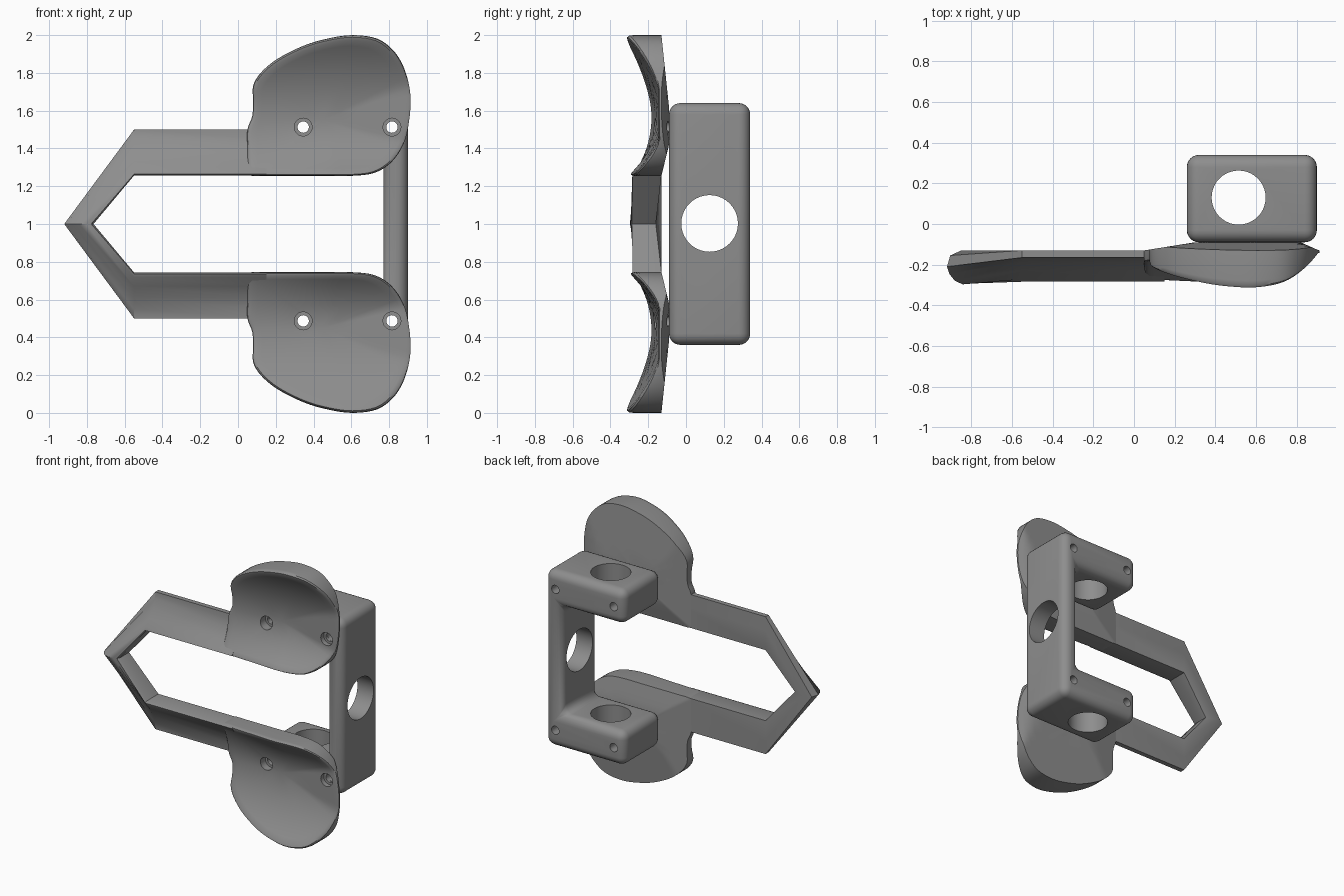
import bpy, bmesh, math
from mathutils import Vector

if "Cube" in bpy.data.objects:
    bpy.data.objects.remove(bpy.data.objects["Cube"])

grey = bpy.data.materials.new("mid_grey")
grey.diffuse_color = (0.27, 0.27, 0.27, 1)
grey.use_nodes = True
grey.node_tree.nodes["Principled BSDF"].inputs["Base Color"].default_value = grey.diffuse_color


def make(name, verts, faces):
    bm = bmesh.new()
    vs = [bm.verts.new(v) for v in verts]
    for f in faces:
        bm.faces.new([vs[i] for i in f])
    bmesh.ops.recalc_face_normals(bm, faces=bm.faces)
    me = bpy.data.meshes.new(name)
    bm.to_mesh(me)
    bm.free()
    me.materials.append(grey)
    ob = bpy.data.objects.new(name, me)
    bpy.context.collection.objects.link(ob)
    return ob


def activate(ob):
    bpy.ops.object.select_all(action='DESELECT')
    ob.select_set(True)
    bpy.context.view_layer.objects.active = ob


def smooth(ob):
    activate(ob)
    bpy.ops.object.shade_smooth_by_angle(angle=math.radians(35))


def drill(ob, centre, radius, depth, axis):
    """Cut a round hole along the given axis."""
    rot = {'X': (0, math.pi / 2, 0), 'Y': (math.pi / 2, 0, 0), 'Z': (0, 0, 0)}[axis]
    bpy.ops.mesh.primitive_cylinder_add(vertices=40, radius=radius, depth=depth,
                                        location=centre, rotation=rot)
    cutter = bpy.context.object
    cutter.hide_render = True
    cutter.data.materials.append(grey)
    mod = ob.modifiers.new("hole", 'BOOLEAN')
    mod.operation, mod.solver, mod.object = 'DIFFERENCE', 'EXACT', cutter
    activate(ob)
    bpy.ops.object.modifier_apply(modifier=mod.name)
    bpy.data.objects.remove(cutter, do_unlink=True)


def catmull(pts, steps):
    out, n = [], len(pts)
    for i in range(n):
        a, b, c, d = (Vector(pts[(i + k) % n]) for k in (-1, 0, 1, 2))
        for s in range(steps):
            t = s / steps
            out.append(0.5 * (2 * b + (c - a) * t + (2 * a - 5 * b + 4 * c - d) * t * t
                              + (3 * b - a - 3 * c + d) * t ** 3))
    return out


SCREWS = [(x, z) for x in (0.345, 0.815) for z in (0.487, 1.513)]

# Curved paddles: outline (x, z) filled by rings, with a hollow front and raised back
OUTLINE = [(0.05, 1.50), (0.075, 1.57), (0.08, 1.65), (0.08, 1.73), (0.12, 1.80), (0.21, 1.875),
           (0.35, 1.945), (0.48, 1.983), (0.61, 2.0), (0.74, 1.98), (0.83, 1.91), (0.885, 1.81),
           (0.913, 1.68), (0.905, 1.54), (0.875, 1.42), (0.81, 1.325), (0.72, 1.27), (0.60, 1.255),
           (0.45, 1.255), (0.30, 1.255), (0.15, 1.255), (0.06, 1.258), (0.05, 1.30), (0.05, 1.40)]
CENTRE = Vector((0.45, 1.55))
RINGS = [(0.2, 0), (0.4, 0), (0.6, 0), (0.75, 0), (0.87, 0), (0.94, 0.0), (0.975, 0.04),
         (0.993, 0.12), (1.0, 0.25)]


def front_y(x, z):
    d = z - 1.55
    low = 1.1 + 0.7 * min(1, max(0, (x - 0.05) / 0.45))
    y = -0.15 - (0.92 if d > 0 else low) * d * d - 0.08 * (0.5 - x)
    return min(y, -0.145)


def back_y(x, z):
    k = max(0, (z - 1.62) / 0.38, (1.42 - z) / 0.165, (0.3 - x) / 0.25, (x - 0.82) / 0.09)
    return -0.09 - 0.04 * min(1, k)


def paddle(name, flip):
    rim = catmull(OUTLINE, 4)
    n = len(rim)
    verts, faces = [], []
    put = lambda x, y, z: verts.append((x, y, 2 - z if flip else z))
    for side in (0, 1):
        base = len(verts)
        f, b = front_y(*CENTRE), back_y(*CENTRE)
        put(CENTRE.x, b if side else f, CENTRE.y)
        for t, lip in RINGS:
            for p in rim:
                x, z = CENTRE + (p - CENTRE) * t
                f, b = front_y(x, z), back_y(x, z)
                put(x, b if side else f + (b - f) * lip, z)
        for i in range(n):
            j = (i + 1) % n
            faces.append((base, base + 1 + i, base + 1 + j))
            for r in range(len(RINGS) - 1):
                a = base + 1 + r * n
                faces.append((a + i, a + j, a + n + j, a + n + i))
    half = len(verts) // 2
    for i in range(n):                      # edge wall
        j = (i + 1) % n
        a = half - n
        faces.append((a + i, a + j, a + half + j, a + half + i))
    ob = make(name, verts, faces)
    for x, z in SCREWS:
        if (z < 1) == flip:
            drill(ob, (x, -0.2, z), 0.03, 0.5, 'Y')
            drill(ob, (x, -0.26, z), 0.047, 0.3, 'Y')
    smooth(ob)


paddle("upper_paddle", False)
paddle("lower_paddle", True)

# Pointed frame joining the paddles: wedge section along the arms, rounded at the tip
WEDGE = [(0, -.13), (0, -.268), (.03, -.284), (.1, -.272), (.3, -.228), (.55, -.188),
         (.8, -.169), (1, -.165), (1, -.13), (.6, -.13)]
TIP = [(0, -.16), (0, -.27), (.08, -.285), (.25, -.293), (.5, -.297), (.75, -.28),
       (.93, -.245), (1, -.21), (.9, -.155), (.55, -.13)]
stations = [(WEDGE, (0.15, 1.257), (0.15, 1.50)), (WEDGE, (-0.55, 1.257), (-0.55, 1.50)),
            (TIP, (-0.765, 1.0), (-0.92, 1.0)),
            (WEDGE, (-0.55, 0.743), (-0.55, 0.50)), (WEDGE, (0.15, 0.743), (0.15, 0.50))]
verts = [(a[0] + u * (b[0] - a[0]), y, a[1] + u * (b[1] - a[1]))
         for sec, a, b in stations for u, y in sec]
n = len(WEDGE)
faces = [(s * n + i, s * n + (i + 1) % n, (s + 1) * n + (i + 1) % n, (s + 1) * n + i)
         for s in range(len(stations) - 1) for i in range(n)]
faces += [tuple(range(n)), tuple(range(4 * n, 5 * n))]
smooth(make("pointed_frame", verts, faces))

# U-shaped bracket with rounded edges
U = [(0.26, 0.36), (0.90, 0.36), (0.90, 1.64), (0.26, 1.64),
     (0.26, 1.39), (0.77, 1.39), (0.77, 0.61), (0.26, 0.61)]
n = len(U)
verts = [(x, y, z) for y in (-0.09, 0.34) for x, z in U]
faces = [tuple(range(n)), tuple(range(n, 2 * n))]
faces += [(i, (i + 1) % n, n + (i + 1) % n, n + i) for i in range(n)]
bracket = make("bracket", verts, faces)
bev = bracket.modifiers.new("round", 'BEVEL')
bev.width, bev.segments, bev.limit_method = 0.06, 6, 'ANGLE'
activate(bracket)
bpy.ops.object.modifier_apply(modifier=bev.name)

# Pole hole, side hole and screw holes
drill(bracket, (0.515, 0.13, 1.0), 0.133, 2.2, 'Z')
drill(bracket, (0.85, 0.125, 1.003), 0.15, 0.5, 'X')
for x, z in SCREWS:
    drill(bracket, (x, 0.12, z), 0.03, 0.8, 'Y')
smooth(bracket)
